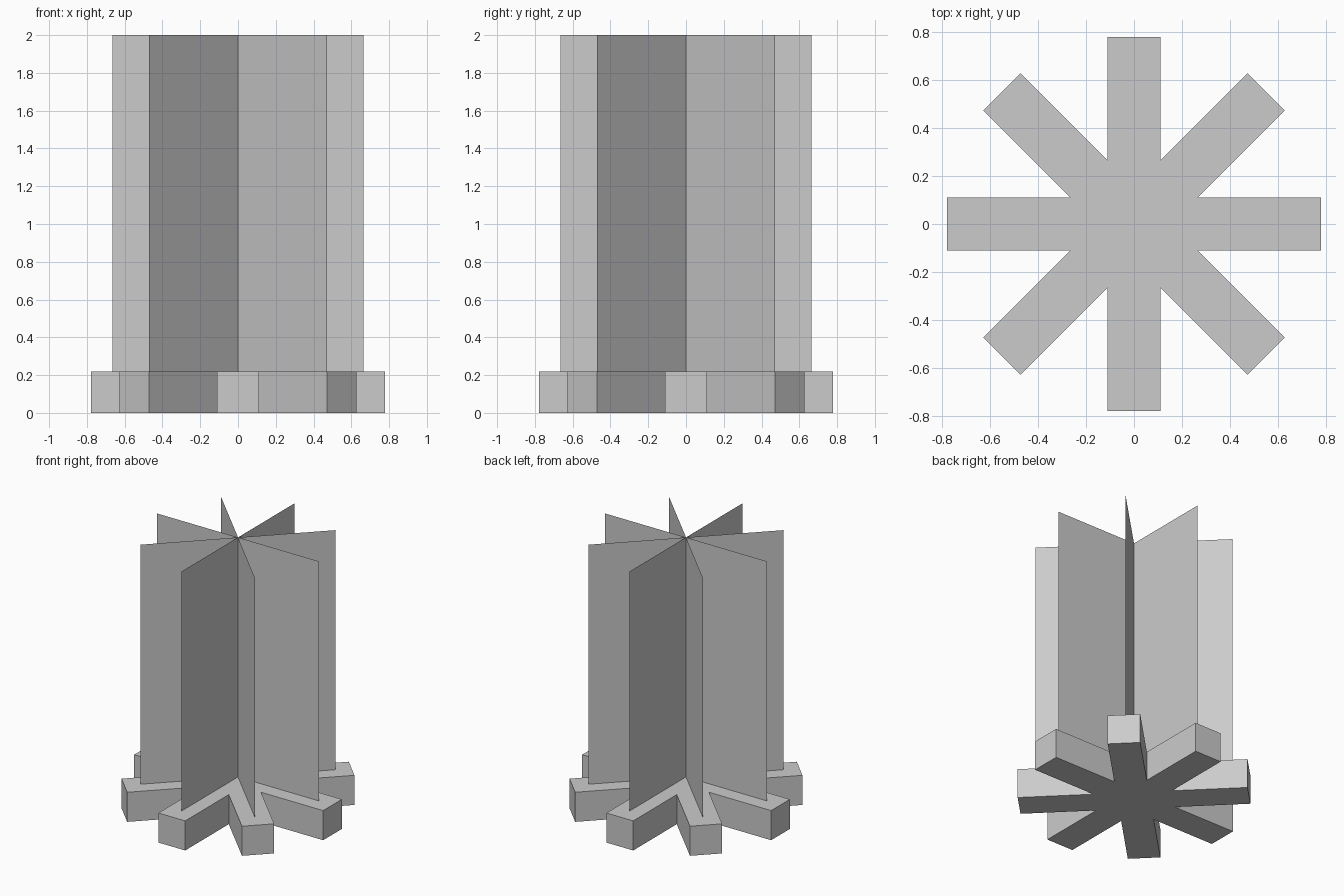
import bpy, bmesh, math
from mathutils import Matrix, Vector

cube = bpy.data.objects.get("Cube")
if cube:
    bpy.data.objects.remove(cube, do_unlink=True)

ARMS = 8
ARM_LENGTH, ARM_HALF_WIDTH, BASE_HEIGHT = 0.777, 0.11, 0.22
FIN_RADIUS, TOP = 0.665, 2.0

# Single plain grey
grey = bpy.data.materials.new("plain grey")
colour = (0.6, 0.6, 0.6, 1)
grey.use_nodes = True
grey.diffuse_color = colour
grey.node_tree.nodes["Principled BSDF"].inputs["Base Color"].default_value = colour


def finish(bm, name):
    mesh = bpy.data.meshes.new(name)
    bm.to_mesh(mesh)
    bm.free()
    mesh.materials.append(grey)
    obj = bpy.data.objects.new(name, mesh)
    bpy.context.collection.objects.link(obj)
    return obj


def turn(i):
    return Matrix.Rotation(math.tau * i / ARMS, 3, 'Z')


# Star-shaped foot: one arm end and one notch repeated around the centre
bm = bmesh.new()
notch = ARM_HALF_WIDTH / math.tan(math.pi / ARMS)
arm = [Vector((ARM_LENGTH, -ARM_HALF_WIDTH, 0)),
       Vector((ARM_LENGTH, ARM_HALF_WIDTH, 0)),
       Vector((notch, ARM_HALF_WIDTH, 0))]
outline = [bm.verts.new(turn(i) @ p) for i in range(ARMS) for p in arm]
foot = bm.faces.new(outline)
raised = bmesh.ops.extrude_face_region(bm, geom=[foot], use_keep_orig=True)
bmesh.ops.translate(bm, vec=(0, 0, BASE_HEIGHT),
                    verts=[v for v in raised["geom"] if isinstance(v, bmesh.types.BMVert)])
bmesh.ops.recalc_face_normals(bm, faces=bm.faces)
finish(bm, "star_base")

# Paper-thin upright fins meeting on the central axis
for i in range(ARMS):
    bm = bmesh.new()
    corners = [(0, 0, BASE_HEIGHT), (FIN_RADIUS, 0, BASE_HEIGHT),
               (FIN_RADIUS, 0, TOP), (0, 0, TOP)]
    bm.faces.new([bm.verts.new(turn(i) @ Vector(c)) for c in corners])
    finish(bm, f"upright_fin_{i + 1}")
